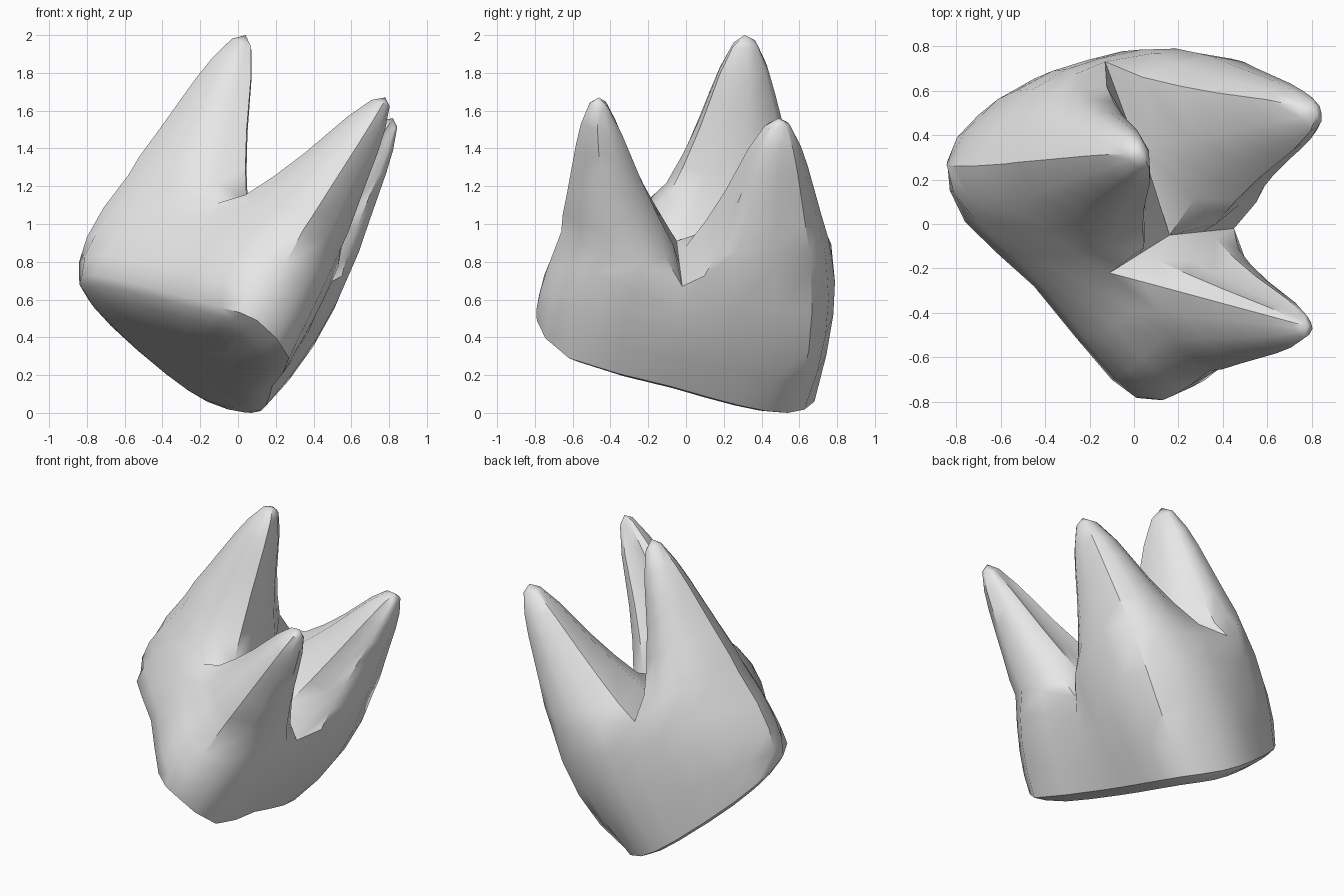
import bpy
import bmesh
from mathutils import Vector

default_cube = bpy.data.objects.get("Cube")
if default_cube:
    bpy.data.objects.remove(default_cube, do_unlink=True)

# Crown outlines: each has one groove column followed by three corner columns,
# repeated for the front root, the back root and the tall root.
BITING_EDGE = [
    (-.45, -.28, .66), (-.1, -.7, .56), (.1, -.79, .49), (.27, -.62, .29),
    (.18, -.08, .14), (.15, .28, .04), (.07, .54, 0), (-.14, .68, .06),
    (-.38, .67, .22), (-.7, .49, .5), (-.84, .28, .68), (-.76, .01, .73),
]
GIRTH = [
    (-.31, -.3, .88), (-.03, -.66, .81), (.18, -.77, .65), (.42, -.56, .6),
    (.37, -.05, .42), (.42, .3, .4), (.34, .65, .33), (.09, .78, .52),
    (-.2, .74, .6), (-.53, .6, .85), (-.8, .26, .93), (-.63, .01, .95),
]
NECK = [
    (-.11, -.22, 1.11), (.12, -.52, 1.03), (.34, -.66, .96), (.54, -.42, .86),
    (.45, -.02, .67), (.6, .25, .76), (.55, .66, .77), (.28, .77, .83),
    (-.13, .73, .98), (-.38, .58, 1.2), (-.58, .27, 1.26), (-.38, -.03, 1.19),
]
FORK = Vector((.16, -.05, .91))
ROOT_TIPS = [(.78, -.46, 1.67), (.82, .49, 1.56), (.04, .31, 2)]

# Root taper: position along the root, scale of outer side, scale of inner side
TAPER = [(.12, .93, .76), (.3, .78, .59), (.5, .62, .44),
         (.65, .5, .35), (.8, .36, .26), (.95, .17, .13)]

# Biting surface: inset of each ring and how far it swells below the edge
SWELL = [(.92, .03), (.78, .06), (.45, .07)]


def refine(points, grooved=False):
    """Round an outline with curved midpoints, optionally creased at grooves."""
    ring = [Vector(point) for point in points]
    count = len(ring)
    result = []
    for i in range(count):
        before, a, b, after = [ring[(i + k) % count] for k in (-1, 0, 1, 2)]
        if grooved and i % 4 == 0:
            before = 3 * (a - b) + after
        if grooved and i % 4 == 3:
            after = 3 * (b - a) + before
        result += [a, (9 * (a + b) - before - after) / 16]
    return result


def blend(rings, weights):
    return [sum((p * w for p, w in zip(column, weights)), Vector())
            for column in zip(*rings)]


def add_ring(bm, points):
    return [bm.verts.new(point) for point in points]


def bridge(bm, lower, upper):
    count = len(lower)
    for i in range(count):
        j = (i + 1) % count
        bm.faces.new((lower[i], lower[j], upper[j], upper[i]))


def fan(bm, ring, point):
    hub = bm.verts.new(point)
    for i, vert in enumerate(ring):
        bm.faces.new((vert, ring[(i + 1) % len(ring)], hub))


def centroid(ring):
    return sum((vert.co for vert in ring), Vector()) / len(ring)


def add_root(bm, section, tip):
    """Taper a section towards its tip; grooves and fork shrink faster."""
    # Corners of the section: grooves, outer columns and the fork
    start = centroid(section[::2])
    offsets = [vert.co - start for vert in section]
    previous = section
    for along, outer, inner in TAPER:
        middle = (outer + inner) / 2
        scales = [inner, middle] + [outer] * 5 + [middle, inner]
        scales += [inner * 1.25, inner * .85, inner * 1.25]
        axis = start.lerp(tip, along)
        ring = add_ring(bm, [axis + offset * scale
                             for offset, scale in zip(offsets, scales)])
        bridge(bm, previous, ring)
        previous = ring
    fan(bm, previous, tip)


bm = bmesh.new()

# Crown wall, curved through its three outlines
outlines = [refine(BITING_EDGE), refine(GIRTH), refine(NECK, grooved=True)]
lower_wall = blend(outlines, (.375, .75, -.125))
upper_wall = blend(outlines, (-.125, .75, .375))
levels = [outlines[0], lower_wall, outlines[1], upper_wall, outlines[2]]
rings = [add_ring(bm, level) for level in levels]
for lower, upper in zip(rings, rings[1:]):
    bridge(bm, lower, upper)
edge, neck = rings[0], rings[-1]

# Rounded biting surface with a shallow dip in the middle
crown_up = (centroid(neck) - centroid(edge)).normalized()
middle = centroid(edge)
previous = edge
for inset, drop in SWELL:
    ring = add_ring(bm, [middle.lerp(vert.co, inset) - crown_up * drop
                         for vert in edge])
    bridge(bm, previous, ring)
    previous = ring
fan(bm, previous, middle - crown_up * .05)

# Three roots meeting at the fork
fork = bm.verts.new(FORK)
groove_floors = [bm.verts.new((neck[i].co + FORK) / 2) for i in (0, 8, 16)]
for number, tip in enumerate(ROOT_TIPS):
    outer_side = [neck[(number * 8 + step) % len(neck)] for step in range(9)]
    inner_side = [groove_floors[(number + 1) % 3], fork, groove_floors[number]]
    add_root(bm, outer_side + inner_side, Vector(tip))

bmesh.ops.recalc_face_normals(bm, faces=bm.faces)

mesh = bpy.data.meshes.new("tooth")
bm.to_mesh(mesh)
bm.free()
tooth = bpy.data.objects.new("tooth", mesh)
bpy.context.collection.objects.link(tooth)

# Plain grey material
grey = bpy.data.materials.new("light_grey")
grey.use_nodes = True
colour = (.8, .8, .8, 1)
grey.diffuse_color = colour
for node in grey.node_tree.nodes:
    if node.type == 'BSDF_PRINCIPLED':
        node.inputs["Base Color"].default_value = colour
mesh.materials.append(grey)

# Smooth sides with crisp rims and grooves
bpy.ops.object.select_all(action='DESELECT')
tooth.select_set(True)
bpy.context.view_layer.objects.active = tooth
bpy.ops.object.shade_smooth_by_angle(angle=.7)
